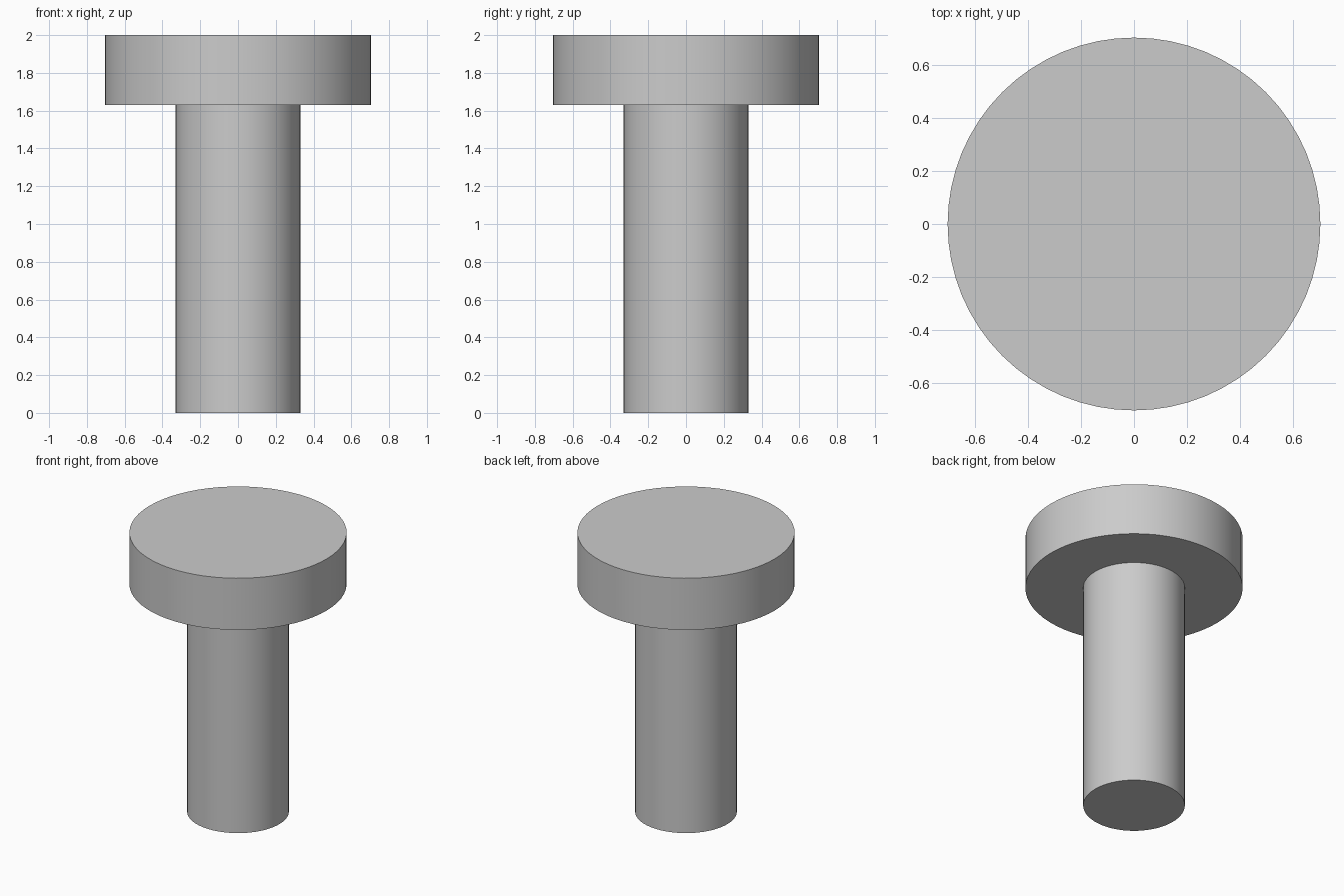
import bpy, bmesh, math

if "Cube" in bpy.data.objects:
    bpy.data.objects.remove(bpy.data.objects["Cube"])

SIDES = 64
# Outer profile (radius, height) from shank foot to top of head
PROFILE = [(0.33, 0.0), (0.33, 1.63), (0.705, 1.63), (0.705, 2.0)]

# Lathe the profile into one closed solid
bm = bmesh.new()
rings = [[bm.verts.new((r * math.cos(2 * math.pi * i / SIDES),
                        r * math.sin(2 * math.pi * i / SIDES), z))
          for i in range(SIDES)] for r, z in PROFILE]
for low, high in zip(rings, rings[1:]):
    for i in range(SIDES):
        j = (i + 1) % SIDES
        bm.faces.new((low[i], low[j], high[j], high[i]))

# Flat end caps
bm.faces.new(rings[0][::-1])
bm.faces.new(rings[-1])

mesh = bpy.data.meshes.new("headed_pin")
bm.to_mesh(mesh)
bm.free()
pin = bpy.data.objects.new("headed_pin", mesh)
bpy.context.collection.objects.link(pin)

# Smooth round walls, sharp rims
bpy.context.view_layer.objects.active = pin
pin.select_set(True)
bpy.ops.object.shade_smooth_by_angle(angle=math.radians(30))
